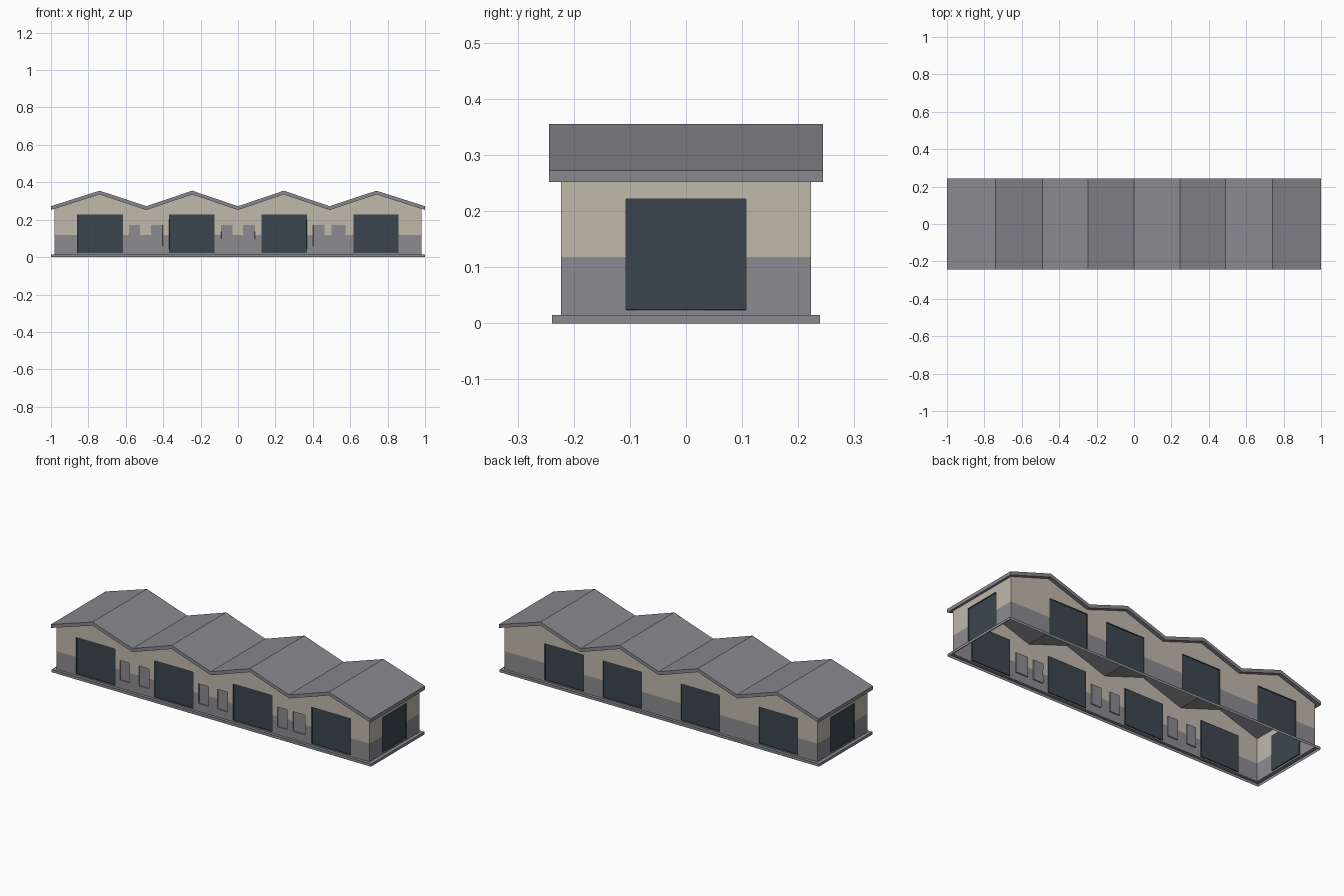
import bpy, bmesh

if "Cube" in bpy.data.objects:
    bpy.data.objects.remove(bpy.data.objects["Cube"])

def material(name, r, g, b):
    m = bpy.data.materials.new(name)
    m.diffuse_color = (r, g, b, 1)
    m.use_nodes = True
    m.node_tree.nodes["Principled BSDF"].inputs["Base Color"].default_value = m.diffuse_color
    return m

TAN = material("tan_plaster", 0.53, 0.48, 0.41)
GREY = material("grey_stone", 0.26, 0.26, 0.285)
DOOR = material("dark_door", 0.045, 0.062, 0.078)
ROOF = material("roof_grey", 0.25, 0.25, 0.275)

WX, WY = 0.98, 0.223          # wall half sizes
BASE_TOP, BAND = 0.015, 0.118  # plinth height, top of the stone band
THICK = 0.02                   # roof thickness
PROFILE = [(-1, .272), (-.74, .355), (-.49, .272), (-.245, .355), (0, .272),
           (.245, .355), (.49, .272), (.74, .355), (1, .272)]

def finish(bm, name, mats):
    me = bpy.data.meshes.new(name)
    bm.to_mesh(me)
    bm.free()
    for m in mats:
        me.materials.append(m)
    ob = bpy.data.objects.new(name, me)
    bpy.context.collection.objects.link(ob)
    return ob

def under_roof(x):
    for (x0, z0), (x1, z1) in zip(PROFILE, PROFILE[1:]):
        if x0 <= x <= x1:
            return z0 + (z1 - z0) * (x - x0) / (x1 - x0) - THICK

def wall(name, half, place, top, doors, windows=()):
    """Sheet wall cut on a grid; u runs to the right seen from outside."""
    boxes = [(d, 0) for d in doors] + [(w, 1) for w in windows]
    us = {-half, half} | {u for b, _ in boxes for u in b[:2]}
    us |= {x for x, _ in PROFILE if abs(x) < half}
    zs = {BASE_TOP, BAND} | {z for b, _ in boxes for z in b[2:]}
    us, zs = sorted(us), sorted(zs)
    bm = bmesh.new()
    rows = [[bm.verts.new(place(u, z)) for u in us] for z in zs]
    rows.append([bm.verts.new(place(u, top(u))) for u in us])
    openings = []
    for j in range(len(zs)):
        zc = (zs[j] + zs[j + 1]) / 2 if j + 1 < len(zs) else zs[j] + 0.005
        for i in range(len(us) - 1):
            uc = (us[i] + us[i + 1]) / 2
            f = bm.faces.new((rows[j][i], rows[j][i + 1],
                              rows[j + 1][i + 1], rows[j + 1][i]))
            f.material_index = 1 if zc < BAND else 0
            for (u0, u1, z0, z1), kind in boxes:
                if u0 < uc < u1 and z0 < zc < z1:
                    f.material_index = 1 if kind else 2
                    openings.append(f)
    # shallow recess for doors and windows
    bm.normal_update()
    bmesh.ops.inset_region(bm, faces=openings, thickness=0.0005, depth=-0.006)
    return finish(bm, name, [TAN, GREY, DOOR])

# long walls
def doors_at(xs):
    return [(x - .121, x + .121, .022, .228) for x in xs]

windows = [(a, b, .06, .172) for a, b in
           [(-.583, -.524), (-.465, -.402), (-.09, -.03),
            (.027, .09), (.402, .463), (.5, .575)]]
wall("front_wall", WX, lambda u, z: (u, -WY, z), under_roof,
     doors_at([-.736, -.247, .247, .738]), windows)
wall("back_wall", WX, lambda u, z: (-u, WY, z), under_roof,
     doors_at([-.608, -.243, .245, .734]))

# end walls
end_top = under_roof(WX)
end_door = [(-.107, .107, .024, .222)]
wall("right_wall", WY, lambda u, z: (WX, u, z), lambda u: end_top, end_door)
wall("left_wall", WY, lambda u, z: (-WX, -u, z), lambda u: end_top, end_door)

# zigzag roof slab
bm = bmesh.new()
RY = 0.244
grid = [[bm.verts.new((x, y, z - d)) for x, z in PROFILE]
        for y, d in ((-RY, 0), (RY, 0), (RY, THICK), (-RY, THICK))]
for i in range(len(PROFILE) - 1):
    for k in range(4):
        a, b = grid[k], grid[(k + 1) % 4]
        bm.faces.new((a[i], a[i + 1], b[i + 1], b[i]))
bm.faces.new([g[0] for g in grid])
bm.faces.new([g[-1] for g in grid])
bmesh.ops.recalc_face_normals(bm, faces=bm.faces)
finish(bm, "roof", [ROOF])

# plinth: open ring with outer side and top ledge
bm = bmesh.new()
corners = [(-1, -1), (1, -1), (1, 1), (-1, 1)]
rings = [[bm.verts.new((sx * x, sy * y, z)) for sx, sy in corners]
         for x, y, z in ((1, .239, 0), (1, .239, BASE_TOP), (WX, WY, BASE_TOP))]
for lo, hi in zip(rings, rings[1:]):
    for i in range(4):
        j = (i + 1) % 4
        bm.faces.new((lo[i], lo[j], hi[j], hi[i]))
finish(bm, "plinth", [GREY])
